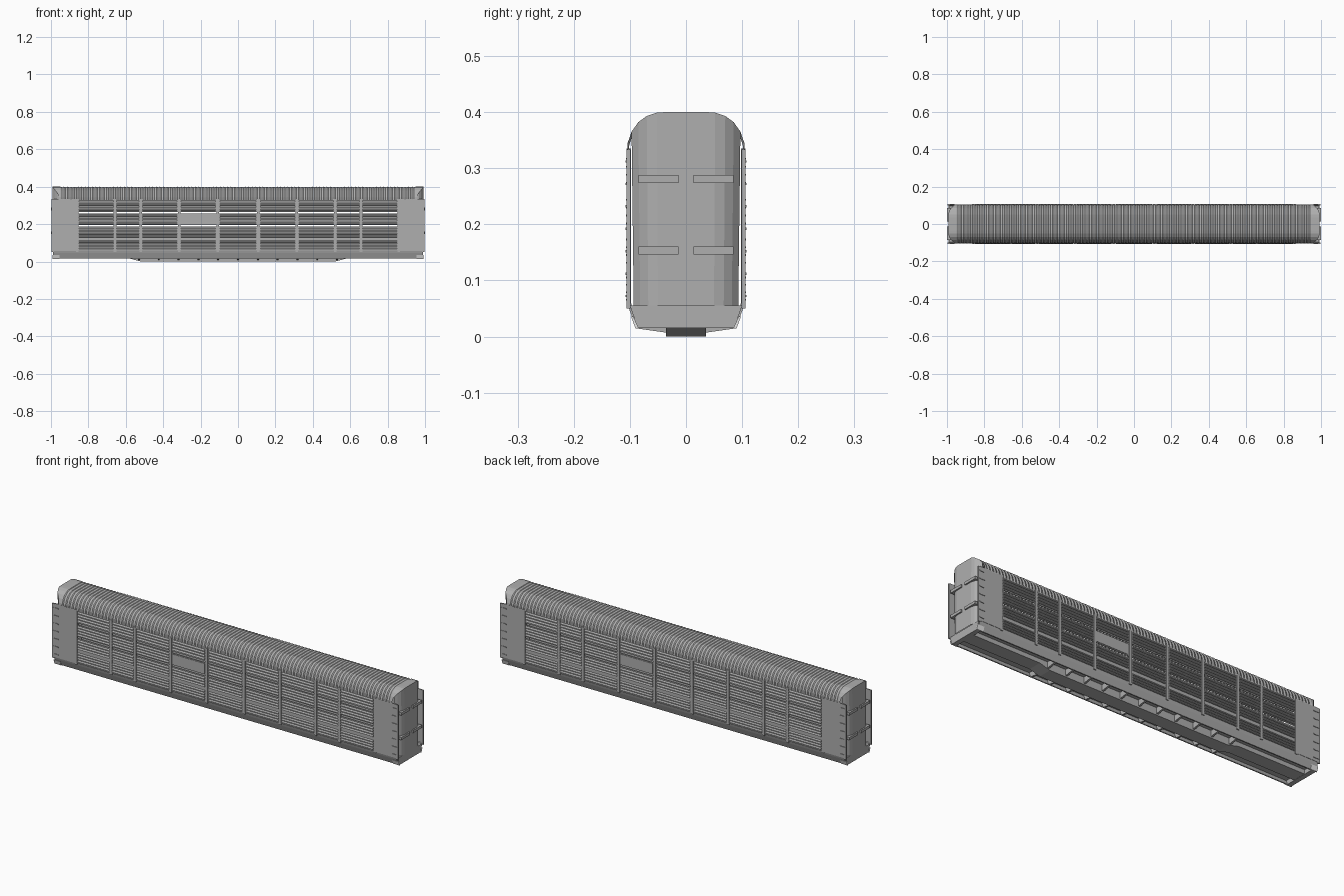
import bpy, bmesh, math
from mathutils import Matrix

if "Cube" in bpy.data.objects:
    bpy.data.objects.remove(bpy.data.objects["Cube"])


def material(name, v):
    m = bpy.data.materials.new(name)
    m.diffuse_color = (v, v, v, 1)
    m.use_nodes = True
    m.node_tree.nodes["Principled BSDF"].inputs["Base Color"].default_value = m.diffuse_color
    return m


GREY = material("body_grey", 0.43)
WHITE = material("step_white", 0.9)


def finish(bm, name, mat=GREY, both=False):
    """Make an object; 'both' adds a copy turned half round the z axis."""
    if both:
        geo = bmesh.ops.duplicate(bm, geom=bm.verts[:] + bm.edges[:] + bm.faces[:])["geom"]
        vs = [g for g in geo if isinstance(g, bmesh.types.BMVert)]
        bmesh.ops.rotate(bm, verts=vs, cent=(0, 0, 0), matrix=Matrix.Rotation(math.pi, 3, 'Z'))
    bmesh.ops.recalc_face_normals(bm, faces=bm.faces)
    me = bpy.data.meshes.new(name)
    bm.to_mesh(me)
    bm.free()
    me.materials.append(mat)
    ob = bpy.data.objects.new(name, me)
    bpy.context.collection.objects.link(ob)
    return ob


def prism(bm, prof, x0, x1):
    """Extrude a (y, z) profile along x."""
    a = [bm.verts.new((x0, y, z)) for y, z in prof]
    b = [bm.verts.new((x1, y, z)) for y, z in prof]
    n = len(prof)
    for i in range(n):
        j = (i + 1) % n
        bm.faces.new((a[i], a[j], b[j], b[i]))
    bm.faces.new(a)
    bm.faces.new(b[::-1])


def box(bm, x0, x1, y0, y1, z0, z1):
    prism(bm, [(y0, z0), (y1, z0), (y1, z1), (y0, z1)], x0, x1)


# ---- corrugated roof, rounded off in plan at the ends
half = [(.105, .33), (.104, .345), (.097, .365), (.085, .382),
        (.07, .393), (.052, .399), (.035, .4)]
roof = [(-y, z) for y, z in half] + half[::-1]


def end_x(y):
    y = abs(y)
    pts = [(0, .993), (.052, .993), (.07, .988), (.085, .978), (.097, .965), (.11, .955)]
    for (a, xa), (b, xb) in zip(pts, pts[1:]):
        if y <= b:
            return xa + (xb - xa) * (y - a) / (b - a)


bm = bmesh.new()
rows = []
N = 200
for i in range(N + 1):
    x = -.95 + 1.9 * i / N
    d = .0035 if i % 2 else 0
    rows.append([bm.verts.new((x, y * (1 - d * 8), z - d)) for y, z in roof])
for s in (-1, 1):
    row = [bm.verts.new((s * end_x(y), y, z)) for y, z in roof]
    rows = [row] + rows if s < 0 else rows + [row]
for a, b in zip(rows, rows[1:]):
    for k in range(len(roof) - 1):
        bm.faces.new((a[k], a[k + 1], b[k + 1], b[k]))
finish(bm, "corrugated_roof")

# ---- curved end doors, reaching up to the roof line
bm = bmesh.new()
door = [(y, z) for y, z in roof if abs(y) < .1]
top = [bm.verts.new((end_x(y), y, z)) for y, z in door]
bot = [bm.verts.new((end_x(y), y * .96, .055)) for y, z in door]
for k in range(len(door) - 1):
    bm.faces.new((bot[k], bot[k + 1], top[k + 1], top[k]))
finish(bm, "end_doors", both=True)

# ---- horizontal door bars
bm = bmesh.new()
for z in (.146, .274):
    for y0, y1 in ((-.085, -.013), (.013, .085)):
        box(bm, .975, 1.0, y0, y1, z, z + .014)
finish(bm, "door_bars", both=True)

# ---- side walls: plain end panels, rails and posts
cols = [(-.85, -.665), (-.65, -.53), (-.51, -.325), (-.305, -.12), (-.095, .095),
        (.12, .305), (.325, .51), (.53, .65), (.665, .85)]
bands = [(.062, .115), (.128, .183), (.198, .254), (.27, .328)]
bm = bmesh.new()
for s in (-1, 1):
    x0, x1 = sorted((s * .862, s * .985))
    box(bm, x0, x1, -.1045, -.1, .055, .335)
box(bm, -.862, .862, -.1015, -.098, .05, .187)
box(bm, -.862, .862, -.1015, -.098, .195, .257)
box(bm, -.862, .862, -.1015, -.098, .265, .335)
edges = [-.86] + [(a[1] + b[0]) / 2 for a, b in zip(cols, cols[1:])] + [.86]
for x in edges:
    box(bm, x - .007, x + .007, -.106, -.098, .05, .335)
finish(bm, "side_walls", both=True)

# ---- louvred panels, with one plain plate on each side
bm = bmesh.new()
for c, (x0, x1) in enumerate(cols):
    for r, (z0, z1) in enumerate(bands):
        if c == 3 and r == 2:
            box(bm, x0, x1, -.104, -.1, z0 + .002, z1 - .002)
            continue
        h = (z1 - z0) / 4
        for i in range(4):
            z = z0 + i * h
            prism(bm, [(-.101, z + .001), (-.1065, z + .002),
                       (-.1065, z + .005), (-.101, z + h * .85)], x0, x1)
finish(bm, "louvre_panels", both=True)

# ---- tapered side sills
bm = bmesh.new()
prism(bm, [(-.1045, .06), (-.1, .045), (-.088, .015), (-.082, .015), (-.094, .045), (-.098, .06)],
      -.985, .985)
finish(bm, "side_sills", both=True)

# ---- corner posts with ladder rungs
bm = bmesh.new()
for s in (-1, 1):
    x0, x1 = sorted((s * .983, s * .996))
    box(bm, x0, x1, -.106, -.099, .05, .333)
    for i in range(7):
        z = .07 + i * .04
        x0, x1 = sorted((s * .96, s * .99))
        box(bm, x0, x1, -.1075, -.104, z, z + .004)
finish(bm, "corner_posts", both=True)

# ---- white corner steps
bm = bmesh.new()
for s in (-1, 1):
    x0, x1 = sorted((s * .955, s * .993))
    prism(bm, [(-.09, .014), (-.098, .036), (-.094, .036), (-.084, .014)], x0, x1)
finish(bm, "corner_steps", WHITE, both=True)

# ---- end sills below the doors
bm = bmesh.new()
prism(bm, [(-.086, .015), (.086, .015), (.1, .055), (-.1, .055)], .965, .99)
finish(bm, "end_sills", both=True)

# ---- floor deck
bm = bmesh.new()
box(bm, -.97, .97, -.094, .094, .038, .045)
finish(bm, "floor_deck")

# ---- deep centre sill, sloping up toward the ends
bm = bmesh.new()
outline = [(-.97, .04), (-.97, .016), (-.58, .016), (-.52, 0), (.52, 0), (.58, .016), (.97, .016), (.97, .04)]
a = [bm.verts.new((x, -.036, z)) for x, z in outline]
b = [bm.verts.new((x, .036, z)) for x, z in outline]
for i in range(8):
    j = (i + 1) % 8
    bm.faces.new((a[i], a[j], b[j], b[i]))
bm.faces.new(a)
bm.faces.new(b)
finish(bm, "centre_sill")

# ---- cross bearers from the centre sill to the side sills
bm = bmesh.new()
for i in range(11):
    x = -.53 + i * .106
    prism(bm, [(-.036, .04), (-.094, .04), (-.085, .014), (-.036, .007)], x - .005, x + .005)
finish(bm, "cross_bearers", both=True)
